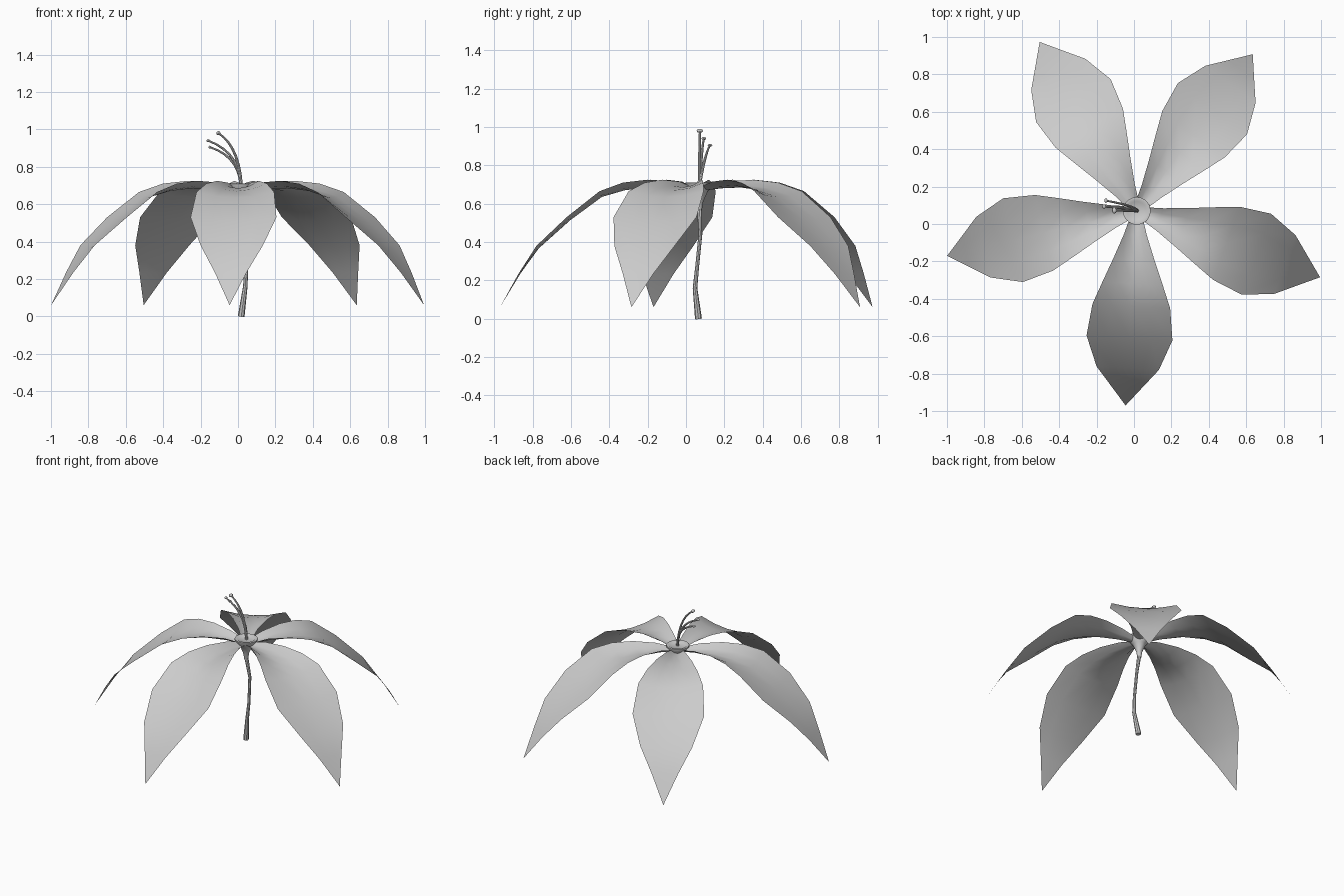
import bpy, bmesh, math
from mathutils import Vector

if "Cube" in bpy.data.objects:
    bpy.data.objects.remove(bpy.data.objects["Cube"])

CX, CY = 0.015, 0.07   # flower axis


def finish(bm, name, angle=40):
    bmesh.ops.recalc_face_normals(bm, faces=bm.faces)
    me = bpy.data.meshes.new(name)
    bm.to_mesh(me)
    bm.free()
    ob = bpy.data.objects.new(name, me)
    bpy.context.collection.objects.link(ob)
    bpy.ops.object.select_all(action='DESELECT')
    ob.select_set(True)
    bpy.context.view_layer.objects.active = ob
    bpy.ops.object.shade_smooth_by_angle(angle=math.radians(angle))
    return ob


def tube(bm, path, sides):
    """Rings along a path of (x, y, z, radius), capped at both ends."""
    pts = [Vector(p[:3]) for p in path]
    rings = []
    for i, p in enumerate(pts):
        d = (pts[min(i + 1, len(pts) - 1)] - pts[max(i - 1, 0)]).normalized()
        a = Vector((0, 1, 0)).cross(d).normalized()
        b = d.cross(a)
        rings.append([bm.verts.new(p + path[i][3] * (a * math.cos(t) + b * math.sin(t)))
                      for t in (2 * math.pi * k / sides for k in range(sides))])
    for r, s in zip(rings, rings[1:]):
        for k in range(sides):
            n = (k + 1) % sides
            bm.faces.new((r[k], r[n], s[n], s[k]))
    bm.faces.new(rings[0])
    bm.faces.new(rings[-1])


def lathe(bm, profile, sides):
    """Revolve (radius, z) pairs round the flower axis."""
    vs = [bm.verts.new((CX + r, CY, z)) for r, z in profile]
    es = [bm.edges.new(e) for e in zip(vs, vs[1:])]
    bmesh.ops.spin(bm, geom=vs + es, cent=(CX, CY, 0), axis=(0, 0, 1),
                   angle=2 * math.pi, steps=sides)
    bmesh.ops.remove_doubles(bm, verts=bm.verts, dist=1e-4)


# Petals: (distance out, half width, edge height, midrib sag)
ROWS = [(0.04, 0.035, 0.69, 0.02), (0.13, 0.062, 0.715, 0.035),
        (0.264, 0.112, 0.725, 0.04), (0.39, 0.162, 0.71, 0.04),
        (0.51, 0.208, 0.665, 0.03), (0.68, 0.23, 0.53, 0.02),
        (0.842, 0.167, 0.38, 0.015), (0.94, 0.085, 0.235, 0.0)]
for n in range(-2, 3):
    ang = math.radians(-93.3 + 73.4 * n)
    u = Vector((math.cos(ang), math.sin(ang), 0))
    v = Vector((-u.y, u.x, 0))
    base = Vector((CX, CY, 0))
    bm = bmesh.new()
    grid = []
    for d, w, z, sag in ROWS:
        grid.append([bm.verts.new(base + u * d + v * w * s
                                  + Vector((0, 0, z - sag * (1 - s * s))))
                     for s in (-1, -0.5, 0, 0.5, 1)])
    tip = bm.verts.new(base + u * 1.042 + Vector((0, 0, 0.06)))
    for r, s in zip(grid, grid[1:]):
        for k in range(4):
            bm.faces.new((r[k], r[k + 1], s[k + 1], s[k]))
    for k in range(4):
        bm.faces.new((grid[-1][k], grid[-1][k + 1], tip))
    finish(bm, f"petal_{n + 3}", 60)

# Funnel-shaped receptacle with a dished top
bm = bmesh.new()
lathe(bm, [(0.012, 0.56), (0.02, 0.61), (0.042, 0.66), (0.074, 0.70),
           (0.074, 0.709), (0.06, 0.71), (0.05, 0.703), (0, 0.703)], 20)
finish(bm, "receptacle")

# Bent stem
bm = bmesh.new()
tube(bm, [(0.017, 0.065, 0, 0.018), (0.039, 0.047, 0.16, 0.012),
          (0.045, 0.058, 0.27, 0.010), (0.04, 0.075, 0.44, 0.010),
          (0.015, 0.07, 0.58, 0.013)], 8)
finish(bm, "stem")

# Stamens: curved filament with a flattened bead on the end
for i, (tx, ty, tz, r) in enumerate([(-0.105, 0.072, 0.98, 0.015),
                                     (-0.16, 0.093, 0.94, 0.011),
                                     (-0.15, 0.125, 0.905, 0.011)]):
    p0 = Vector((0.017, 0.07, 0.70))
    p2 = Vector((tx, ty, tz))
    p1 = Vector((0.005, 0.5 * (0.07 + ty), 0.70 + 0.75 * (tz - 0.70)))
    bm = bmesh.new()
    path = []
    for k in range(8):
        t = k / 7
        p = p0 * (1 - t) ** 2 + p1 * 2 * t * (1 - t) + p2 * t * t
        path.append((*p, 0.009 - 0.004 * t))
    tube(bm, path, 8)
    finish(bm, f"filament_{i + 1}")
    bm = bmesh.new()
    bmesh.ops.create_uvsphere(bm, u_segments=10, v_segments=6, radius=r)
    bmesh.ops.scale(bm, vec=(0.8, 1.1, 0.7), verts=bm.verts)
    bmesh.ops.translate(bm, vec=p2, verts=bm.verts)
    finish(bm, f"anther_{i + 1}")
